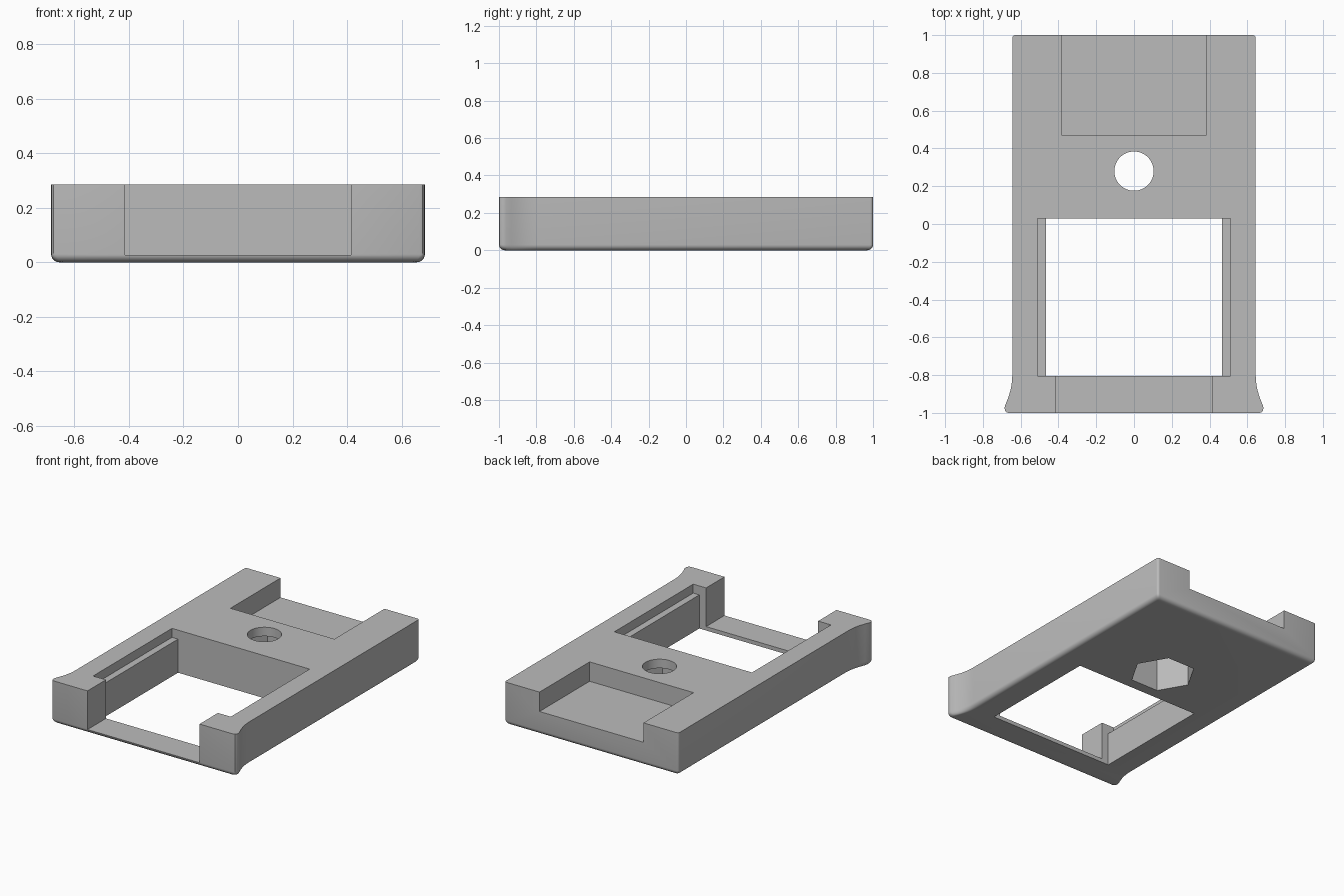
import bpy, bmesh, math

if "Cube" in bpy.data.objects:
    bpy.data.objects.remove(bpy.data.objects["Cube"])

H = 0.285          # total height
FILLET = 0.03      # rounded bottom edge

grey = bpy.data.materials.new("plain_grey")
grey.diffuse_color = (0.5, 0.5, 0.5, 1)
grey.use_nodes = True
grey.node_tree.nodes["Principled BSDF"].inputs["Base Color"].default_value = grey.diffuse_color


def prism(name, rings):
    """Closed solid through a stack of equally long point rings."""
    bm = bmesh.new()
    loops = [[bm.verts.new(p) for p in ring] for ring in rings]
    n = len(loops[0])
    for a, b in zip(loops, loops[1:]):
        for i in range(n):
            j = (i + 1) % n
            bm.faces.new((a[i], a[j], b[j], b[i]))
    bm.faces.new(loops[0][::-1])
    bm.faces.new(loops[-1])
    bmesh.ops.recalc_face_normals(bm, faces=bm.faces)
    mesh = bpy.data.meshes.new(name)
    bm.to_mesh(mesh)
    bm.free()
    mesh.materials.append(grey)
    obj = bpy.data.objects.new(name, mesh)
    bpy.context.collection.objects.link(obj)
    return obj


def box(name, hx, y0, y1, z0, z1):
    pts = [(-hx, y0), (hx, y0), (hx, y1), (-hx, y1)]
    return prism(name, [[(x, y, z) for x, y in pts] for z in (z0, z1)])


def round_cutter(name, r, y, z0, z1, n):
    pts = [(r * math.cos(math.tau * i / n), y + r * math.sin(math.tau * i / n))
           for i in range(n)]
    return prism(name, [[(px, py, z) for px, py in pts] for z in (z0, z1)])


# Body outline, right half from front to back: flared foot, straight side, rounded corner
half = [(0.665, -1.0), (0.676, -0.996), (0.683, -0.987), (0.685, -0.974),
        (0.683, -0.962), (0.672, -0.935), (0.662, -0.908), (0.654, -0.88),
        (0.648, -0.85), (0.645, -0.82), (0.644, -0.79)]
for k in range(5):
    a = math.pi / 2 * k / 4
    half.append((0.629 + 0.015 * math.cos(a), 0.985 + 0.015 * math.sin(a)))
outline = half + [(-x, y) for x, y in reversed(half)]

# Stack the outline, pulled in along the rounded bottom edge
rings = []
for k in range(7):
    a = math.pi / 2 * k / 6
    d = FILLET * (1 - math.sin(a))
    z = FILLET * (1 - math.cos(a))
    rings.append([(x * (1 - d / 0.66), y * (1 - d), z) for x, y in outline])
rings.append([(x, y, H) for x, y in outline])
body = prism("tray_body", rings)

# Openings cut from the body
cutters = [
    box("window_cutter", 0.465, -0.805, 0.03, -0.2, 0.5),
    box("ledge_cutter", 0.51, -0.805, 0.03, 0.225, 0.5),
    box("front_gap_cutter", 0.415, -1.2, -0.6, 0.026, 0.5),
    box("back_pocket_cutter", 0.385, 0.47, 1.2, 0.155, 0.5),
    round_cutter("round_hole_cutter", 0.104, 0.28, 0.1, 0.5, 48),
    round_cutter("hex_recess_cutter", 0.205, 0.28, -0.2, 0.225, 6),
]
bpy.context.view_layer.objects.active = body
body.select_set(True)
for c in cutters:
    m = body.modifiers.new(c.name, 'BOOLEAN')
    m.operation = 'DIFFERENCE'
    m.solver = 'EXACT'
    m.object = c
    bpy.ops.object.modifier_apply(modifier=m.name)
for c in cutters:
    bpy.data.objects.remove(c, do_unlink=True)

bpy.ops.object.shade_smooth_by_angle(angle=math.radians(30))
